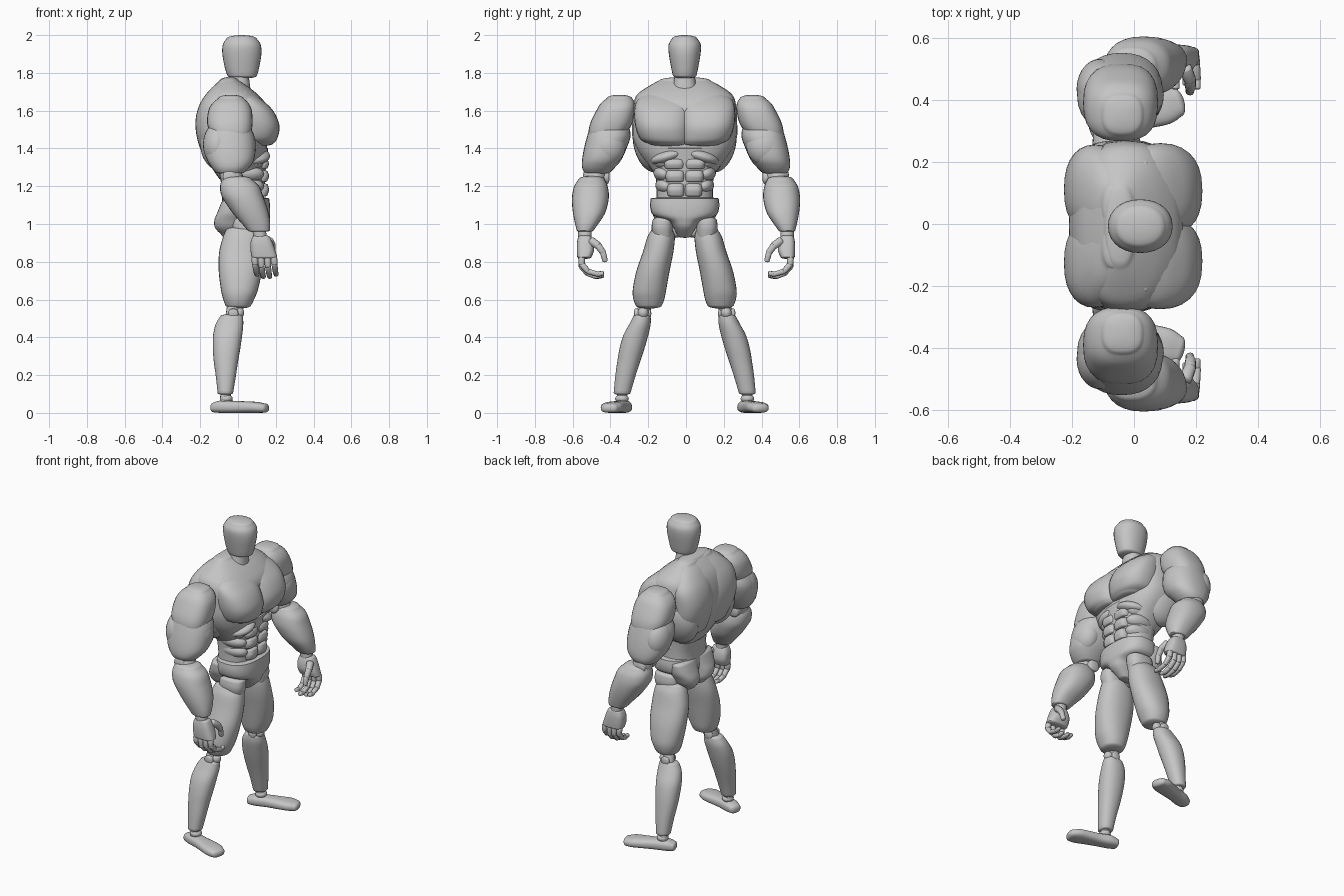
import bpy, bmesh, math
from mathutils import Matrix, Vector

grey = bpy.data.materials.new("plastic_grey")
grey.diffuse_color = (0.56, 0.56, 0.56, 1)
AXIS_Y = -0.007   # centre plane of the body


def finish(name, bm, mirror, y):
    bmesh.ops.recalc_face_normals(bm, faces=bm.faces)
    me = bpy.data.meshes.new(name)
    bm.to_mesh(me)
    bm.free()
    me.materials.append(grey)
    ob = bpy.data.objects.new(name, me)
    ob.location.y = y
    bpy.context.collection.objects.link(ob)
    if mirror:
        m = ob.modifiers.new("mirror", 'MIRROR')
        m.use_axis = (False, True, False)
        m.use_mirror_merge = False
    return ob


def catmull(a, b, c, d, t):
    return [0.5 * (2*q + (r-p)*t + (2*p-5*q+4*r-s)*t*t + (3*q-p-3*r+s)*t**3)
            for p, q, r, s in zip(a, b, c, d)]


def loft(name, secs, n=2.3, cap=(0.01, 0.01), mirror=False, y=AXIS_Y,
         along='z', mat=None, seg=28, steps=4):
    """Smooth body through sections (t, a0, a1, b0, b1) with rounded ends."""
    rows = []
    last = len(secs) - 1
    for i in range(last):
        quad = [secs[max(i-1, 0)], secs[i], secs[i+1], secs[min(i+2, last)]]
        rows += [catmull(*quad, k / steps) for k in range(steps)]
    rows.append(list(secs[-1]))

    def capped(row, h, ang):
        t, a0, a1, b0, b1 = row
        k, ca, cb = math.cos(ang), (a0+a1)/2, (b0+b1)/2
        return [t + h*math.sin(ang), ca+(a0-ca)*k, ca+(a1-ca)*k, cb+(b0-cb)*k, cb+(b1-cb)*k]
    d = 1 if secs[-1][0] > secs[0][0] else -1
    angs = [0.3, 0.6, 0.9, 1.2, 1.45]
    rows = ([capped(rows[0], -d*cap[0], a) for a in reversed(angs)] + rows
            + [capped(rows[-1], d*cap[1], a) for a in angs])
    bm = bmesh.new()
    rings = []
    for t, a0, a1, b0, b1 in rows:
        ring = []
        for j in range(seg):
            w = 2 * math.pi * j / seg
            c, s = math.cos(w), math.sin(w)
            a = (a0+a1)/2 + (a1-a0)/2 * math.copysign(abs(c)**(2/n), c)
            b = (b0+b1)/2 + (b1-b0)/2 * math.copysign(abs(s)**(2/n), s)
            v = Vector((a, b, t) if along == 'z' else (t, a, b))
            ring.append(bm.verts.new(mat @ v if mat else v))
        rings.append(ring)
    for r0, r1 in zip(rings, rings[1:]):
        for j in range(seg):
            k = (j + 1) % seg
            bm.faces.new((r0[j], r0[k], r1[k], r1[j]))
    bm.faces.new(rings[0])
    bm.faces.new(rings[-1])
    return finish(name, bm, mirror, y)


def ball(name, c, r, rot=(0, 0, 0), mirror=True, y=AXIS_Y):
    bm = bmesh.new()
    turn = Matrix.Rotation(rot[2], 4, 'Z') @ Matrix.Rotation(rot[1], 4, 'Y') @ Matrix.Rotation(rot[0], 4, 'X')
    bmesh.ops.create_uvsphere(bm, u_segments=28, v_segments=18, radius=1,
                              matrix=Matrix.Translation(c) @ turn @ Matrix.Diagonal((*r, 1)))
    return finish(name, bm, mirror, y)


def rod(name, p, q, r0, r1, mirror=True, y=AXIS_Y, cap=0.7):
    p, q = Vector(p), Vector(q)
    mat = Matrix.Translation(p) @ (q - p).to_track_quat('Z', 'Y').to_matrix().to_4x4()
    return loft(name, [(0, -r0, r0, -r0, r0), ((q-p).length, -r1, r1, -r1, r1)], 2.2,
                (r0*cap, r1*cap), mirror, y, mat=mat, seg=14, steps=2)


# Head and neck
loft("head", [(1.785, -.055, .1, -.062, .062), (1.82, -.068, .11, -.07, .07), (1.9, -.083, .124, -.084, .084),
              (1.95, -.08, .12, -.085, .085), (1.98, -.062, .1, -.068, .068)], 2.15, (.015, .02))
loft("neck", [(1.62, -.09, .08, -.085, .085), (1.7, -.06, .068, -.068, .068), (1.8, -.04, .055, -.05, .05)])

# Rib cage with its muscle masses
loft("rib_cage", [(1.24, -.1, .12, -.14, .14), (1.3, -.14, .13, -.185, .185), (1.38, -.18, .15, -.245, .245),
                  (1.46, -.2, .155, -.277, .277), (1.55, -.21, .16, -.277, .277), (1.63, -.195, .15, -.272, .272),
                  (1.685, -.17, .105, -.252, .252), (1.73, -.13, .05, -.19, .19), (1.76, -.095, .005, -.135, .135)],
     2.5, (.01, .018))
loft("chest_muscle", [(1.425, .0, .185, -.02, .19), (1.45, -.02, .207, -.03, .235), (1.52, -.03, .22, -.032, .262),
                      (1.6, -.03, .186, -.032, .267), (1.655, -.04, .13, -.03, .252), (1.69, -.05, .08, -.02, .21)],
     2.4, (.014, .015), True)
loft("upper_back_muscle", [(1.36, -.185, -.03, .0, .2), (1.45, -.216, -.03, -.02, .25), (1.55, -.225, -.03, -.025, .262),
                           (1.64, -.2, -.03, -.025, .255), (1.71, -.15, -.02, -.02, .2), (1.75, -.105, -.02, -.01, .14)],
     2.3, (.03, .02), True)
ball("side_back_muscle", (-.07, .185, 1.42), (.13, .085, .15), (-.25, 0, 0))
rod("collar_bone", (.07, .04, 1.692), (.03, .2, 1.685), .016, .02)

# Abdomen with shallow rows of pads
loft("abdomen", [(1.12, -.085, .135, -.15, .15), (1.18, -.085, .14, -.15, .15),
                 (1.27, -.1, .145, -.155, .155), (1.4, -.13, .16, -.18, .18)], 2.5)
for i, (z, h, w) in enumerate([(1.18, .037, .09), (1.253, .033, .098), (1.318, .029, .105)]):
    loft(f"abdominal_pad_{i+1}", [(z-h*.75, .06, .156, .001, w), (z, .06, .164, .0, w+.004),
                                  (z+h*.75, .06, .158, .001, w)], 3.2, (h*.25, h*.25), True)
ball("rib_arch", (.07, .085, 1.36), (.1, .1, .04), (-.3, 0, 0))
for i in range(3):
    ball(f"oblique_{i+1}", (.045, .1 + .01*i, 1.2 + .065*i), (.092, .056, .045), (.3, 0, 0))

# Pelvis
loft("pelvis", [(.935, -.02, .1, -.035, .035), (.98, -.06, .15, -.06, .06), (1.015, -.075, .165, -.09, .09),
                (1.045, -.085, .17, -.165, .165), (1.09, -.085, .17, -.183, .183),
                (1.135, -.08, .165, -.18, .18)], 2.5, (.008, .008))
loft("buttock", [(.945, -.09, .02, .01, .1), (.98, -.122, .03, .003, .135), (1.02, -.125, .03, .001, .155),
                 (1.06, -.11, .03, -.01, .172), (1.11, -.09, .02, -.02, .175)], 2.3, (.018, .02), True)
loft("hip_joint", [(.93, -.02, .12, .065, .165), (.98, -.03, .132, .062, .175), (1.02, -.03, .13, .06, .17)],
     2.5, (.02, .02), True)

# Legs
loft("thigh", [(.965, -.065, .112, .062, .178), (.93, -.08, .125, .052, .198), (.85, -.1, .132, .06, .222),
               (.75, -.102, .126, .08, .256), (.65, -.09, .105, .098, .275), (.6, -.078, .085, .108, .271),
               (.57, -.067, .07, .12, .26)], 2.2, (.022, .018), True)
rod("knee_pin", (-.025, .185, .53), (-.025, .26, .525), .027, .027, cap=.3)
ball("knee_cap", (.005, .22, .53), (.028, .028, .03))
rod("knee_link", (-.02, .205, .58), (-.035, .235, .48), .035, .035)
loft("shin", [(.51, -.095, .026, .18, .272), (.47, -.118, .028, .18, .293), (.41, -.132, .022, .193, .325),
              (.34, -.133, .012, .213, .345), (.27, -.128, .0, .236, .357), (.19, -.117, -.012, .262, .368),
              (.105, -.108, -.026, .287, .376)], 2.2, (.014, .01), True)
rod("ankle_post", (-.066, .328, .13), (-.066, .335, .05), .026, .03)
ball("ankle_ball", (-.062, .332, .075), (.034, .036, .024))
yaw = Matrix.Translation((-.06, .335, 0)) @ Matrix.Rotation(math.radians(17), 4, 'Z')
loft("foot", [(-.07, -.038, .036, .003, .055), (-.03, -.046, .045, 0, .066), (.04, -.044, .046, 0, .064),
              (.11, -.052, .054, 0, .061), (.17, -.056, .06, 0, .058), (.21, -.044, .05, .001, .05)],
     2.6, (.017, .022), True, along='x', mat=yaw)

# Arms
loft("shoulder_muscle", [(1.42, -.09, .03, .4, .49), (1.47, -.14, .065, .33, .515), (1.53, -.163, .077, .285, .508),
                         (1.6, -.157, .073, .268, .475), (1.64, -.135, .055, .27, .45), (1.665, -.105, .03, .285, .42)],
     2.6, (.02, .019), True, 0)
loft("upper_arm", [(1.54, -.14, .05, .31, .5), (1.47, -.178, .085, .293, .522), (1.4, -.182, .092, .315, .54),
                   (1.34, -.165, .085, .342, .55), (1.3, -.14, .06, .375, .55), (1.275, -.12, .035, .4, .54)],
     2.3, (.01, .01), True, 0)
ball("biceps", (.02, .415, 1.41), (.076, .095, .105), (.3, 0, 0), y=0)
ball("triceps", (-.11, .435, 1.42), (.075, .095, .115), (.3, 0, 0), y=0)
rod("elbow_pin", (-.045, .415, 1.245), (-.045, .535, 1.25), .036, .036, y=0, cap=.3)
rod("elbow_link", (-.045, .475, 1.29), (-.02, .495, 1.2), .055, .06, y=0)
loft("forearm", [(1.235, -.085, .075, .43, .57), (1.2, -.095, .112, .415, .592), (1.15, -.088, .132, .408, .603),
                 (1.1, -.058, .15, .415, .603), (1.05, -.022, .164, .432, .597), (1.0, .022, .17, .465, .587),
                 (.965, .052, .168, .49, .578)], 2.3, (.02, .008), True, 0)
rod("wrist", (.11, .535, .98), (.12, .535, .91), .036, .036, y=0)

# Hands: palm, thumb and four curled fingers
loft("palm", [(.93, .075, .17, .5, .572), (.9, .066, .184, .49, .577), (.86, .066, .198, .487, .578),
              (.825, .072, .208, .5, .576)], 3, (.012, .01), True, 0)
thumb = [(.165, .5, .91), (.18, .465, .885), (.182, .44, .85), (.18, .428, .805)]
for k in range(3):
    rod(f"thumb_segment_{k+1}", thumb[k], thumb[k+1], .022 - .003*k, .02 - .003*k, y=0, cap=.5)
for f in range(4):
    x, dz = .088 + .034*f, (.012, 0, 0, .012)[f]
    path = [(x, .553, .82), (x + .003, .552, .775 + dz), (x + .008, .52, .738 + dz),
            (x + .012, .478 - .012*(f % 2), .722 + dz), (x + .013, .45 - .012*(f % 2), .727 + dz)]
    for k in range(4):
        rod(f"finger_{f+1}_segment_{k+1}", path[k], path[k+1], .0175 - .0015*k, .0165 - .0015*k, y=0, cap=.4)

# Smooth shading with crisp part edges
bpy.ops.object.select_all(action='SELECT')
bpy.context.view_layer.objects.active = bpy.context.scene.objects["head"]
bpy.ops.object.shade_smooth_by_angle(angle=math.radians(40))
